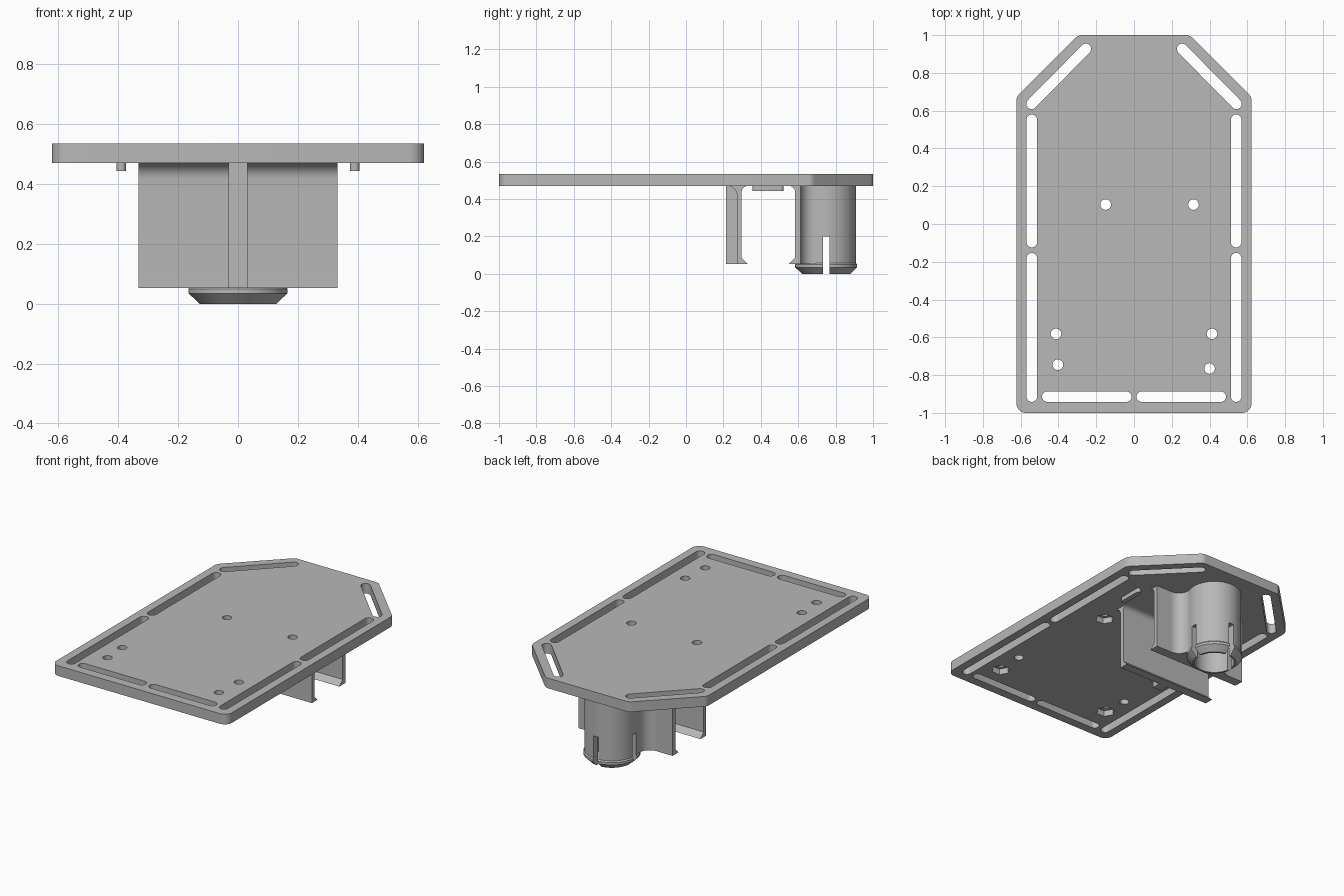
import bpy, bmesh, math
from mathutils import Vector

cube = bpy.data.objects.get("Cube")
if cube:
    bpy.data.objects.remove(cube, do_unlink=True)

grey = bpy.data.materials.new("plain grey")
grey.use_nodes = True
GREY = (0.48, 0.48, 0.48, 1)
grey.diffuse_color = GREY
grey.node_tree.nodes["Principled BSDF"].inputs["Base Color"].default_value = GREY

PLATE_LOW, PLATE_TOP, CLIP_LOW = 0.47, 0.535, 0.052
CLIP_HALF = 0.333
TUBE_Y, TUBE_R, BORE_R = 0.75, 0.16, 0.118


def arc(cx, cy, r, start, end, steps=10):
    """Points on an arc, angles in degrees."""
    angles = [math.radians(start + (end - start) * i / steps) for i in range(steps + 1)]
    return [(cx + r * math.cos(a), cy + r * math.sin(a)) for a in angles]


def circle(cx, cy, r, sides=32):
    return arc(cx, cy, r, 0, 360, sides)[:-1]


def stadium(a, b, r):
    """Outline of a slot with round ends centred on a and b."""
    t = math.degrees(math.atan2(b[1] - a[1], b[0] - a[0]))
    return arc(*a, r, t + 90, t + 270) + arc(*b, r, t - 90, t + 90)


def rounded(corners, r, steps=8):
    """Round every corner of a convex counter-clockwise outline."""
    pts, n = [], len(corners)
    for i, c in enumerate(corners):
        p = Vector(c)
        d1 = (p - Vector(corners[i - 1])).normalized()
        d2 = (Vector(corners[(i + 1) % n]) - p).normalized()
        turn = d1.angle(d2)
        centre = p - d1 * r * math.tan(turn / 2) + Vector((-d1.y, d1.x)) * r
        start = math.degrees(math.atan2(-d1.x, d1.y))
        start = math.degrees(math.atan2(-d1.x, d1.y))
        pts += arc(centre.x, centre.y, r, start, start + math.degrees(turn), steps)
    return pts


def add_prism(bm, pts, lo, hi, axis="z"):
    place = (lambda p, h: (p[0], p[1], h)) if axis == "z" else (lambda p, h: (h, p[0], p[1]))
    face = bm.faces.new([bm.verts.new(place(p, lo)) for p in pts])
    extruded = bmesh.ops.extrude_face_region(bm, geom=[face])["geom"]
    shift = Vector(place((0, 0), hi - lo))
    bmesh.ops.translate(bm, vec=shift, verts=[v for v in extruded if isinstance(v, bmesh.types.BMVert)])


def finish(name, bm):
    bmesh.ops.recalc_face_normals(bm, faces=bm.faces)
    mesh = bpy.data.meshes.new(name)
    bm.to_mesh(mesh)
    bm.free()
    mesh.materials.append(grey)
    obj = bpy.data.objects.new(name, mesh)
    bpy.context.collection.objects.link(obj)
    return obj


def prisms(name, outlines, lo, hi, axis="z"):
    bm = bmesh.new()
    for pts in outlines:
        add_prism(bm, pts, lo, hi, axis)
    return finish(name, bm)


def box(x0, x1, y0, y1):
    return [(x0, y0), (x1, y0), (x1, y1), (x0, y1)]


def cut(obj, cutter):
    mod = obj.modifiers.new("cut", "BOOLEAN")
    mod.operation, mod.solver, mod.object = "DIFFERENCE", "EXACT", cutter
    bpy.context.view_layer.update()
    graph = bpy.context.evaluated_depsgraph_get()
    mesh = bpy.data.meshes.new_from_object(obj.evaluated_get(graph))
    obj.modifiers.clear()
    obj.data = mesh
    bpy.data.objects.remove(cutter, do_unlink=True)


# Base plate with clipped rear corners
half = [(0.622, -1), (0.622, 0.673), (0.295, 1)]
outline = half + [(-x, y) for x, y in reversed(half)]
plate = prisms("base_plate", [rounded(outline, 0.05)], PLATE_LOW, PLATE_TOP)

# Strap slots round the rim
slots = []
for s in (1, -1):
    for a, b in [((0.541, 0.552), (0.541, -0.096)), ((0.541, -0.181), (0.541, -0.914)),
                 ((0.041, -0.914), (0.459, -0.914)), ((0.255, 0.927), (0.542, 0.636))]:
        slots.append(stadium((s * a[0], a[1]), (s * b[0], b[1]), 0.028))
cut(plate, prisms("slot_cutter", slots, 0.4, 0.6))

# Screw holes, four of them with hexagonal nut pockets underneath
nut_holes = [(-0.15, 0.103), (0.315, 0.103), (-0.403, -0.745), (0.4, -0.765)]
plain_holes = [(-0.413, -0.582), (0.413, -0.582)]
cut(plate, prisms("hole_cutter", [circle(*p, 0.028) for p in nut_holes + plain_holes], 0.4, 0.6))
cut(plate, prisms("nut_cutter", [circle(*p, 0.056, 6) for p in nut_holes], 0.4, PLATE_LOW + 0.038))

# Front clip wall: hook at the foot, fillets where it meets the plate
front_profile = ([(0.273, CLIP_LOW), (0.33, CLIP_LOW), (0.297, 0.085)]
                 + arc(0.332, PLATE_LOW - 0.035, 0.035, 180, 90)
                 + arc(0.22, PLATE_LOW - 0.053, 0.053, 90, 0))
front_clip = prisms("front_clip_wall", [front_profile], -CLIP_HALF, CLIP_HALF, "x")
front_rib = prisms("front_clip_rib", [box(-0.032, 0.032, 0.214, 0.28)], CLIP_LOW, PLATE_LOW)

# Rear clip wall with its hook facing forward
wall_back = 0.612
rear_profile = ([(wall_back, PLATE_LOW), (wall_back, CLIP_LOW), (0.55, CLIP_LOW), (0.583, 0.085)]
                + arc(0.55, PLATE_LOW - 0.033, 0.033, 0, 90))
rear_clip = prisms("rear_clip_wall", [rear_profile], -CLIP_HALF, CLIP_HALF, "x")

# Concave webs blending the rear wall into the tube
R = 0.07
web_y = wall_back + R
web_x = math.sqrt((TUBE_R + R) ** 2 - (TUBE_Y - web_y) ** 2)
join = math.degrees(math.atan2(web_y - TUBE_Y, web_x))
side = ([(web_x, 0.6)] + arc(web_x, web_y, R, 270, 180 + join)
        + arc(0, TUBE_Y, 0.139, join, -90))
web = side + [(-x, y) for x, y in reversed(side[:-1])]
webs = prisms("tube_webs", [web], CLIP_LOW, PLATE_LOW)

# Hollow tube with a chamfered snap lip
profile = [(BORE_R, PLATE_LOW), (BORE_R, 0), (0.13, 0), (0.166, 0.035), (0.166, 0.05),
           (TUBE_R, 0.058), (TUBE_R, PLATE_LOW)]
bm = bmesh.new()
verts = [bm.verts.new((r, TUBE_Y, z)) for r, z in profile]
edges = [bm.edges.new((verts[i - 1], verts[i])) for i in range(len(verts))]
bmesh.ops.spin(bm, geom=verts + edges, cent=(0, TUBE_Y, 0), axis=(0, 0, 1),
               angle=2 * math.pi, steps=64)
bmesh.ops.remove_doubles(bm, verts=bm.verts, dist=0.0001)
tube = finish("snap_tube", bm)

# Spring slits at both sides and at the rear of the tube
slit = 0.018
slits = [box(0.08, 0.2, TUBE_Y - slit, TUBE_Y + slit), box(-0.2, -0.08, TUBE_Y - slit, TUBE_Y + slit),
         box(-slit, slit, TUBE_Y + 0.08, TUBE_Y + 0.2)]
cut(tube, prisms("slit_cutter", slits, -0.1, 0.2))

# Small locating strips beside the clip
strips = prisms("locating_strips", [stadium((s * 0.39, 0.372), (s * 0.39, 0.505), 0.016)
                                    for s in (1, -1)], 0.443, PLATE_LOW)

# Smooth the round surfaces, keep the edges crisp
bpy.ops.object.select_all(action="DESELECT")
for obj in (plate, front_clip, front_rib, rear_clip, webs, tube, strips):
    obj.select_set(True)
bpy.context.view_layer.objects.active = plate
bpy.ops.object.shade_smooth_by_angle(angle=math.radians(30))
